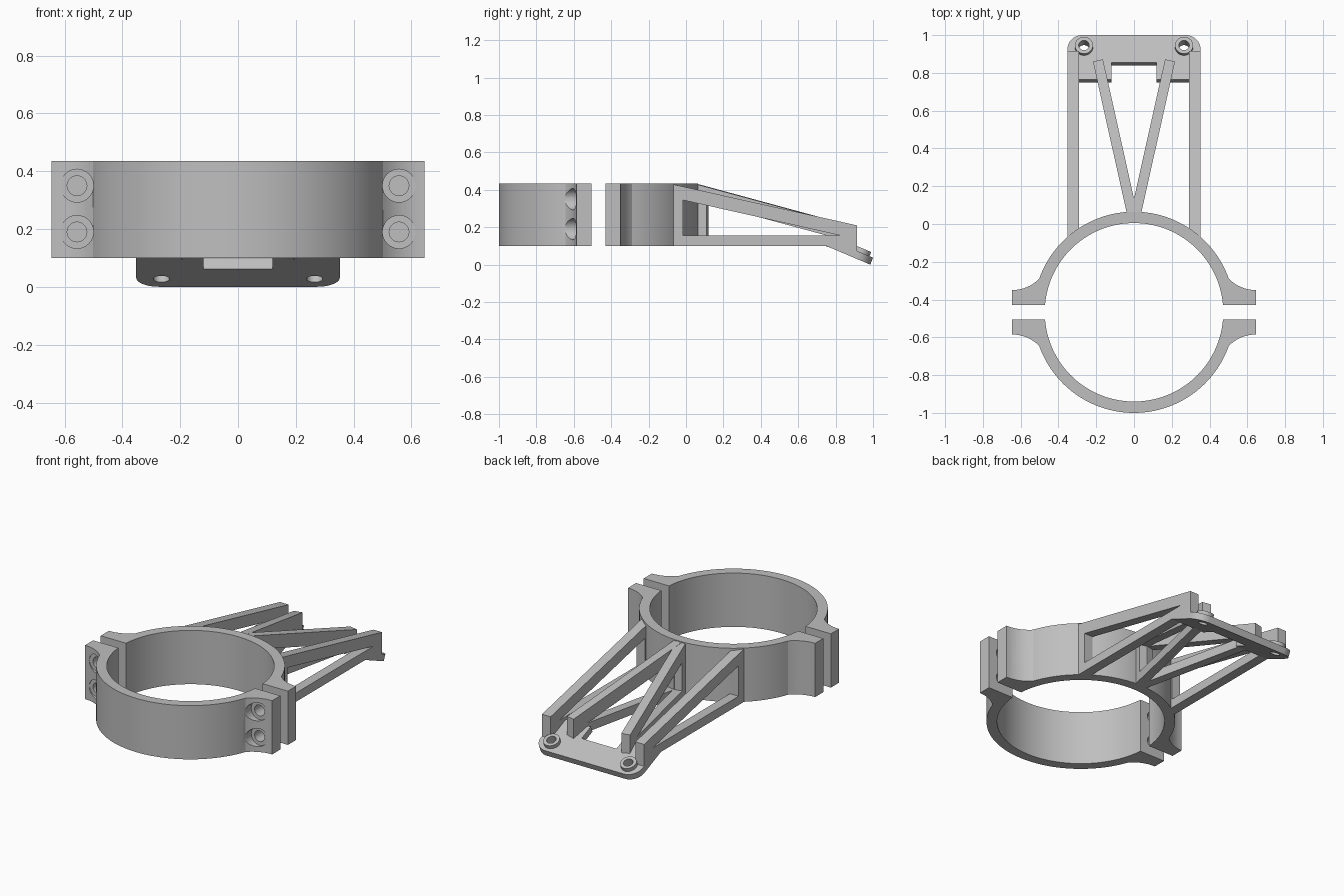
import bpy, bmesh
from math import cos, sin, radians, atan, pi
from mathutils import Matrix, Vector

if "Cube" in bpy.data.objects:
    bpy.data.objects.remove(bpy.data.objects["Cube"])

GREY = (0.52, 0.52, 0.52, 1)
mat = bpy.data.materials.new("plain grey")
mat.use_nodes = True
mat.diffuse_color = GREY
mat.node_tree.nodes["Principled BSDF"].inputs["Base Color"].default_value = GREY


def arc(cx, cy, r, start, end, steps):
    """Points on an arc, angles in degrees."""
    angles = [radians(start + (end - start) * i / steps) for i in range(steps + 1)]
    return [(cx + r * cos(a), cy + r * sin(a)) for a in angles]


def circle(cx, cy, r, steps=32):
    return arc(cx, cy, r, 0, 360, steps)[:-1]


def prism(name, loops, depth, matrix):
    """Fill an outline (further loops are holes), extrude it and place it."""
    bm = bmesh.new()
    for loop in loops:
        verts = [bm.verts.new((x, y, 0)) for x, y in loop]
        for a, b in zip(verts, verts[1:] + verts[:1]):
            bm.edges.new((a, b))
    bmesh.ops.triangle_fill(bm, edges=bm.edges[:], use_beauty=True, use_dissolve=False)
    ext = bmesh.ops.extrude_face_region(bm, geom=bm.faces[:], use_keep_orig=True)
    top = [g for g in ext["geom"] if isinstance(g, bmesh.types.BMVert)]
    bmesh.ops.translate(bm, verts=top, vec=(0, 0, depth))
    bm.transform(matrix)
    bmesh.ops.recalc_face_normals(bm, faces=bm.faces[:])
    mesh = bpy.data.meshes.new(name)
    bm.to_mesh(mesh)
    bm.free()
    mesh.materials.append(mat)
    obj = bpy.data.objects.new(name, mesh)
    bpy.context.collection.objects.link(obj)
    return obj


def select(obj):
    bpy.ops.object.select_all(action='DESELECT')
    obj.select_set(True)
    bpy.context.view_layer.objects.active = obj


# Split clamp ring: half outline relative to the ring centre, facing -y
RING_Y, BASE, HEIGHT = -0.4675, 0.1, 0.335
flange = arc(0.645, -0.3175, 0.2, 135.7, 90, 10) + [(0.645, -0.0375)]
half = arc(0, 0, 0.4725, -4.55, -175.45, 56)
half += [(-x, y) for x, y in reversed(flange)]
half += arc(0, 0, 0.5325, -160.5, -19.5, 48)[1:-1]
half += flange


def clamp_half(name, turn):
    place = Matrix.Translation((0, RING_Y, BASE)) @ Matrix.Rotation(turn, 4, 'Z')
    ring = prism(name, [half], HEIGHT, place)
    # Bolt holes with counterbores in the two flanges
    for x in (-0.557, 0.557):
        for z in (0.09, 0.25):
            for r, y0, length in ((0.034, 0.1, 0.4), (0.057, -0.1165, 0.2)):
                axis = Matrix.Translation((x, y0, z)) @ Matrix.Rotation(pi / 2, 4, 'X')
                cutter = prism("bolt_cutter", [circle(0, 0, r)], length, place @ axis)
                cutter.hide_render = True
                mod = ring.modifiers.new("bolt_hole", 'BOOLEAN')
                mod.operation = 'DIFFERENCE'
                mod.solver = 'EXACT'
                mod.object = cutter
                select(ring)
                bpy.ops.object.modifier_apply(modifier=mod.name)
                bpy.data.objects.remove(cutter)
    return ring


parts = [clamp_half("front_clamp_half", 0), clamp_half("rear_clamp_half", pi)]

# Side profiles run along y and z, extruded across x
ACROSS = Matrix(((0, 0, 1, 0), (1, 0, 0, 0), (0, 1, 0, 0), (0, 0, 0, 1)))
frame = [(-0.08, 0.1), (0.75, 0.1), (0.915, 0.05), (0.915, 0.21), (-0.08, 0.432)]
frame_window = [(-0.015, 0.155), (0.83, 0.155), (-0.015, 0.345)]
strut = [(0.025, 0.1), (0.757, 0.1), (0.877, 0.065), (0.877, 0.212),
         (0.046, 0.432), (0.025, 0.432)]
strut_window = [(0.108, 0.155), (0.77, 0.155), (0.108, 0.33)]

for side, sign in (("left", 1), ("right", -1)):
    # Outer triangular frame
    place = Matrix.Translation((sign * 0.322 - 0.03, 0, 0)) @ ACROSS
    parts.append(prism(side + "_side_frame", [frame, frame_window], 0.06, place))
    # Inner strut, splayed from the middle of the ring
    place = (Matrix.Translation((0, 0.01, 0)) @ Matrix.Rotation(-sign * atan(0.223), 4, 'Z')
             @ Matrix.Translation((-0.027, 0, 0)) @ ACROSS)
    parts.append(prism(side + "_splayed_strut", [strut, strut_window], 0.054, place))

# Tilted mounting plate with a notch, rounded rear corners and screw holes
TILT = Matrix.Translation((0, 0.75, 0.1)) @ Matrix.Rotation(radians(-23), 4, 'X')
SCREW = (0.265, 0.186)
right_edge = [(0.12, 0.098), (0.12, 0), (0.352, 0)] + arc(0.272, 0.175, 0.08, 0, 90, 10)
outline = right_edge + [(-x, y) for x, y in reversed(right_edge)]
holes = [circle(s * SCREW[0], SCREW[1], 0.028) for s in (1, -1)]
parts.append(prism("mounting_plate", [outline] + holes, 0.04, TILT))

# Raised collars around the screw holes
for side, sign in (("left", 1), ("right", -1)):
    x = sign * SCREW[0]
    rings = [circle(x, SCREW[1], 0.048), circle(x, SCREW[1], 0.028)]
    parts.append(prism(side + "_screw_collar", rings, 0.026,
                       TILT @ Matrix.Translation((0, 0, 0.038))))

for part in parts:
    select(part)
    bpy.ops.object.shade_smooth_by_angle(angle=radians(25))
